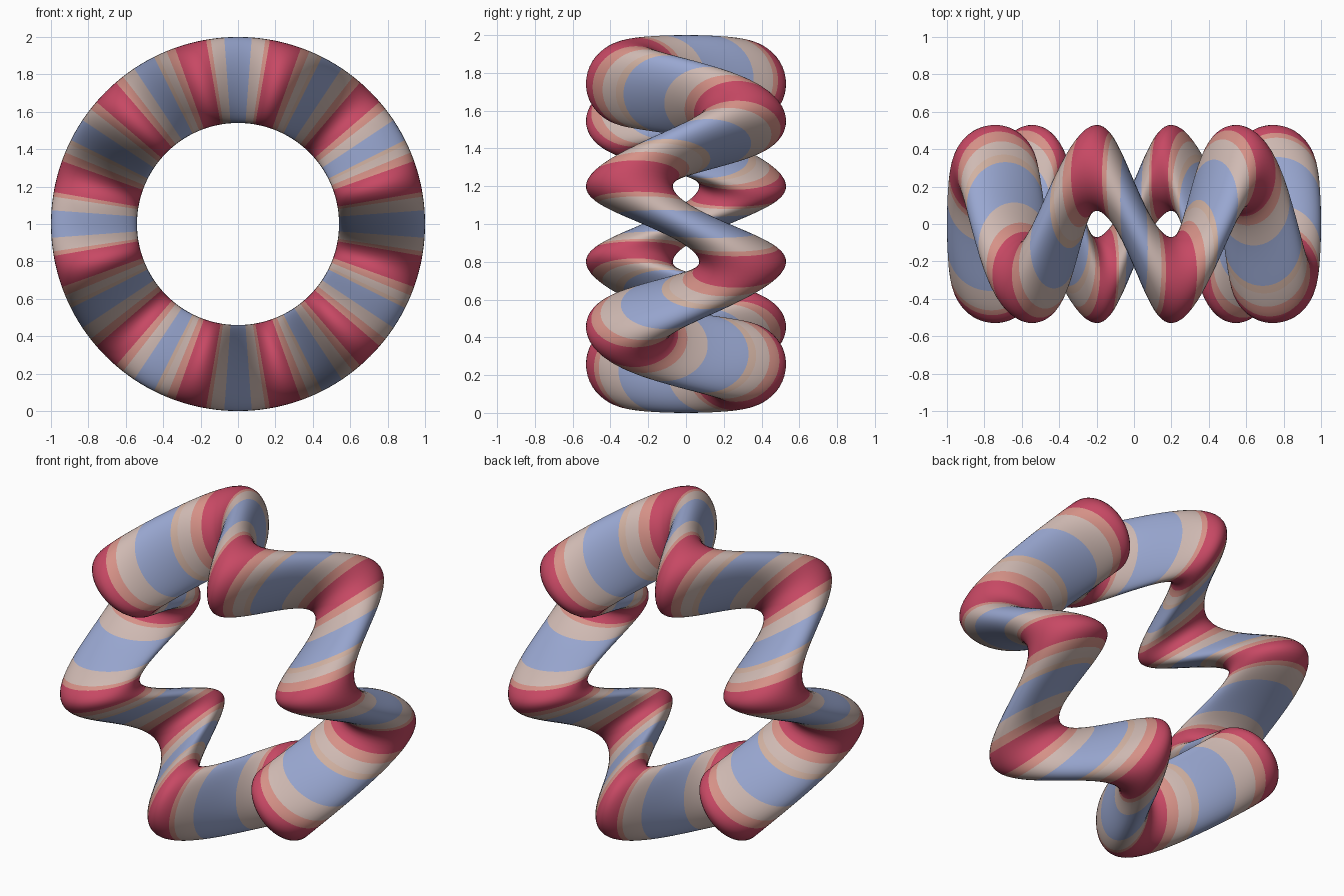
import bpy
from math import sin, cos, pi, tau

SEGMENTS, SIDES = 360, 48        # around the ring, around the tube
RING, TUBE, WAVE, LOBES = 0.77, 0.23, 0.30, 6

cube = bpy.data.objects.get("Cube")
if cube:
    bpy.data.objects.remove(cube, do_unlink=True)


def srgb(r, g, b):
    return tuple((c / 255) ** 2.2 for c in (r, g, b)) + (1.0,)


def material(name, colour):
    mat = bpy.data.materials.new(name)
    mat.use_nodes = True
    mat.diffuse_color = colour
    mat.node_tree.nodes["Principled BSDF"].inputs["Base Color"].default_value = colour
    return mat


# Bands from the middle of each strand out to the bends: upper limit, material
bands = [
    (0.36, material("soft_blue", srgb(152, 166, 208))),
    (0.42, material("peach", srgb(208, 176, 160))),
    (0.74, material("beige", srgb(206, 184, 177))),
    (0.88, material("salmon", srgb(212, 144, 134))),
    (1.10, material("raspberry_red", srgb(198, 74, 100))),
]

# Ring tube, swept round the y axis and shifted along y by a wave
bpy.ops.mesh.primitive_torus_add(
    major_radius=RING, minor_radius=TUBE,
    major_segments=SEGMENTS, minor_segments=SIDES,
    location=(0, 0, 0), rotation=(0, 0, 0))
ring = bpy.context.object
ring.name = "wavy_ring"
mesh = ring.data
for mat in [m for _, m in bands]:
    mesh.materials.append(mat)


def angle_of(p):
    from math import atan2
    return atan2(p.z, p.x)


# Stand the torus upright, then displace it
for v in mesh.vertices:
    x, y, z = v.co
    v.co = (x, -z, y)
    v.co.y -= WAVE * sin(LOBES * angle_of(v.co))
    v.co.z += 1.0

# Colour each face by how near it is to a bend
for face in mesh.polygons:
    centre = face.center.copy()
    centre.z -= 1.0
    bend = abs(sin(LOBES * angle_of(centre)))
    face.material_index = next(i for i, (limit, _) in enumerate(bands) if bend < limit)

bpy.ops.object.shade_smooth()
